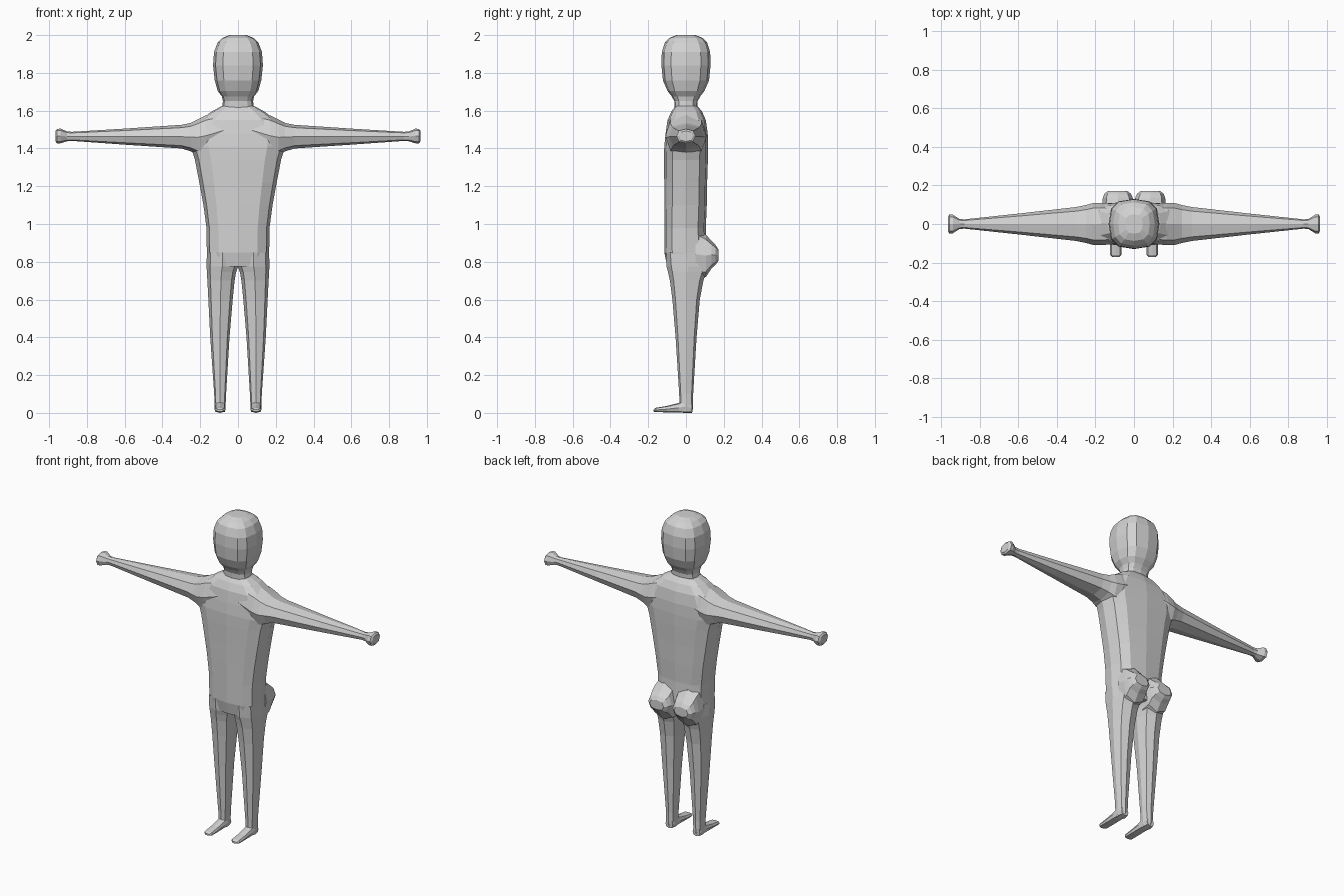
import bpy, bmesh, math

grey = bpy.data.materials.new("plain grey")
grey.diffuse_color = (0.65, 0.65, 0.65, 1)


def loft(name, axis, rings, sides=8, boxy=0.75, mirror=False):
    """Skin rings (position, min_a, max_a, min_b, max_b) along an axis.
    a, b are the two remaining axes in x, y, z order."""
    bm = bmesh.new()
    loops = []
    for t, a0, a1, b0, b1 in rings:
        loop = []
        for i in range(sides):
            ang = 2 * math.pi * i / sides
            c, s = math.cos(ang), math.sin(ang)
            c = math.copysign(abs(c) ** boxy, c) if abs(c) > 1e-6 else 0
            s = math.copysign(abs(s) ** boxy, s) if abs(s) > 1e-6 else 0
            co = [(a0 + a1) / 2 + c * (a1 - a0) / 2,
                  (b0 + b1) / 2 + s * (b1 - b0) / 2]
            co.insert("xyz".index(axis), t)
            loop.append(bm.verts.new(co))
        loops.append(loop)
    for lo, hi in zip(loops, loops[1:]):
        for i in range(sides):
            j = (i + 1) % sides
            bm.faces.new((lo[i], lo[j], hi[j], hi[i]))
    bm.faces.new(loops[0])
    bm.faces.new(loops[-1])
    bmesh.ops.recalc_face_normals(bm, faces=bm.faces)
    mesh = bpy.data.meshes.new(name)
    bm.to_mesh(mesh)
    bm.free()
    mesh.materials.append(grey)
    obj = bpy.data.objects.new(name, mesh)
    bpy.context.collection.objects.link(obj)
    if mirror:
        mod = obj.modifiers.new("mirror", 'MIRROR')
        mod.use_mirror_merge = False
    return obj


# Torso, hips to base of neck
torso = [(0.775, 0.155, -0.10, 0.10), (0.85, 0.165, -0.115, 0.11),
         (0.98, 0.167, -0.115, 0.105), (1.10, 0.183, -0.115, 0.11),
         (1.22, 0.205, -0.115, 0.112), (1.34, 0.228, -0.116, 0.116),
         (1.41, 0.25, -0.115, 0.117), (1.48, 0.25, -0.108, 0.115),
         (1.55, 0.20, -0.098, 0.105), (1.595, 0.14, -0.078, 0.085),
         (1.625, 0.085, -0.055, 0.06)]
loft("torso", "z", [(z, -w, w, f, b) for z, w, f, b in torso], 12, 0.68)

# Neck and head
head = [(1.60, 0.085, 0.06), (1.65, 0.08, 0.062), (1.675, 0.085, 0.075),
        (1.705, 0.108, 0.098), (1.76, 0.123, 0.122), (1.84, 0.132, 0.13),
        (1.91, 0.127, 0.128), (1.96, 0.108, 0.112), (1.985, 0.082, 0.088),
        (2.0, 0.045, 0.05)]
loft("head", "z", [(z, -w, w, -d, d) for z, w, d in head], 12, 0.72)

# Arm with flared hand: x, half depth, underside, top
arm = [(0.06, 0.10, 1.40, 1.60), (0.17, 0.11, 1.36, 1.575),
       (0.215, 0.108, 1.365, 1.553), (0.25, 0.098, 1.385, 1.535),
       (0.30, 0.088, 1.40, 1.525), (0.60, 0.054, 1.42, 1.505),
       (0.88, 0.024, 1.44, 1.488), (0.905, 0.026, 1.438, 1.49),
       (0.94, 0.048, 1.427, 1.505), (0.958, 0.05, 1.427, 1.503),
       (0.966, 0.036, 1.437, 1.493)]
loft("arm", "x", [(x, -d, d, lo, hi) for x, d, lo, hi in arm], 8, 0.8, True)

# Leg
leg = [(0.005, 0.07, 0.12, -0.03, 0.033), (0.03, 0.066, 0.124, -0.034, 0.038),
       (0.10, 0.063, 0.126, -0.036, 0.038), (0.40, 0.045, 0.147, -0.055, 0.056),
       (0.60, 0.028, 0.157, -0.072, 0.073), (0.70, 0.018, 0.162, -0.085, 0.092),
       (0.745, 0.010, 0.165, -0.095, 0.108), (0.775, 0.0, 0.166, -0.103, 0.12),
       (0.85, 0.0, 0.165, -0.108, 0.11)]
loft("leg", "z", leg, 8, 0.75, True)

# Foot, toe at the front
foot = [(-0.172, 0.078, 0.112, 0.007, 0.018), (-0.16, 0.066, 0.124, 0.004, 0.027),
        (-0.10, 0.066, 0.124, 0.003, 0.037), (-0.04, 0.066, 0.124, 0.002, 0.052),
        (0.0, 0.066, 0.124, 0.0, 0.07), (0.033, 0.07, 0.12, 0.0, 0.05)]
loft("foot", "y", foot, 8, 0.7, True)

# Buttock
buttock = [(0.05, 0.0, 0.163, 0.70, 0.98), (0.105, 0.002, 0.164, 0.72, 0.945),
           (0.135, 0.006, 0.162, 0.765, 0.91), (0.157, 0.016, 0.154, 0.785, 0.888),
           (0.172, 0.036, 0.134, 0.805, 0.865)]
loft("buttock", "y", buttock, 8, 0.8, True)
